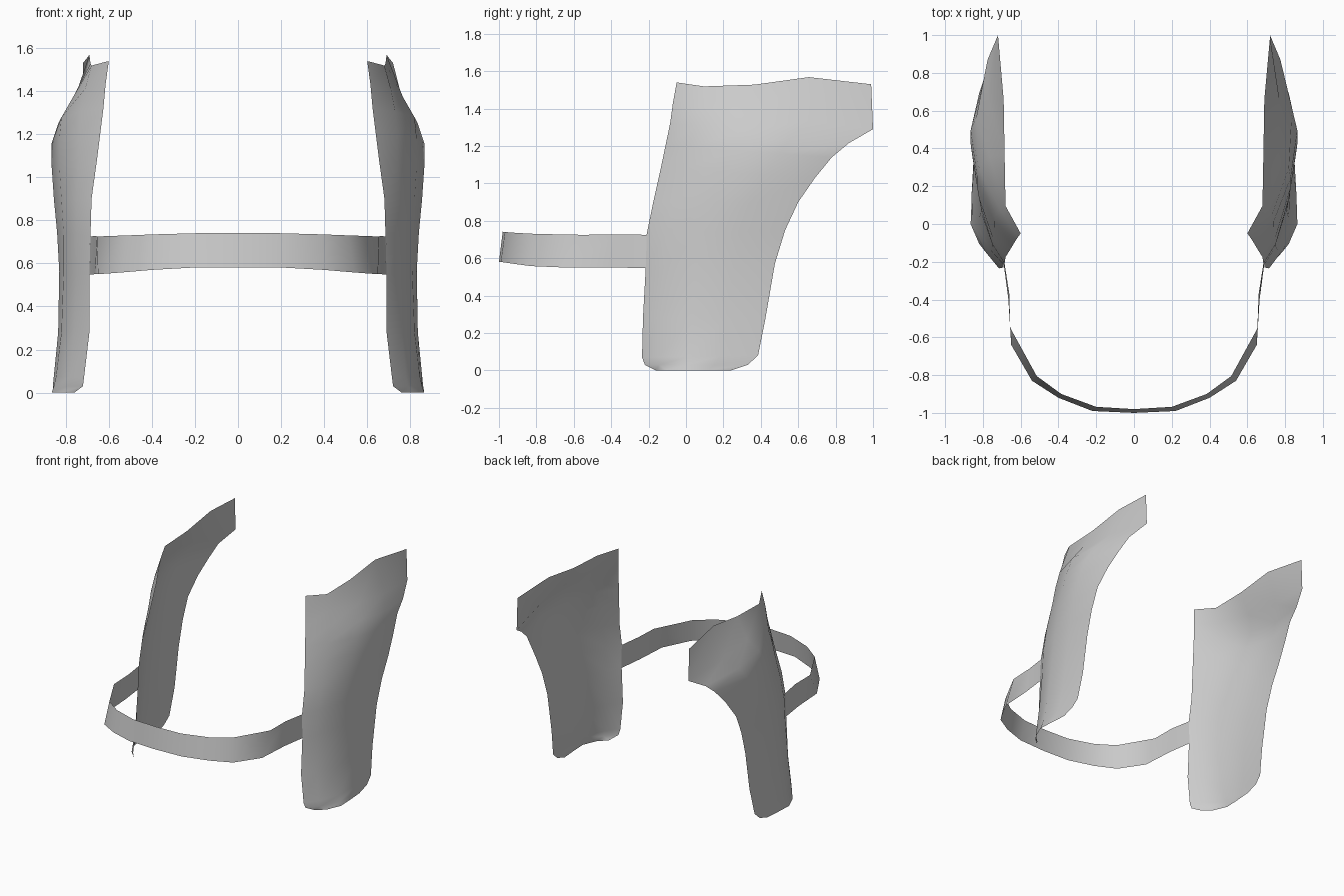
import bpy

grey = bpy.data.materials.new("plain_grey")
grey.diffuse_color = (0.6, 0.6, 0.6, 1)


def sheet(name, grid):
    """Single-sided surface through a grid of points (rows from bottom to top)."""
    n = len(grid[0])
    verts = [p for row in grid for p in row]
    faces = [(r * n + c, r * n + c + 1, (r + 1) * n + c + 1, (r + 1) * n + c)
             for r in range(len(grid) - 1) for c in range(n - 1)]
    mesh = bpy.data.meshes.new(name)
    mesh.from_pydata(verts, [], faces)
    mesh.materials.append(grey)
    mesh.shade_smooth()
    obj = bpy.data.objects.new(name, mesh)
    bpy.context.collection.objects.link(obj)
    return obj


# Side panel: front edge (y, z), rear edge (y, z), x bulge across the panel
columns = (0, 0.14, 0.4, 0.68, 1)
sections = [
    ((-.16, .00), (.24, .00), (.76, .82, .865, .86, .85)),
    ((-.22, .03), (.33, .03), (.72, .79, .855, .86, .85)),
    ((-.235, .07), (.385, .08), (.715, .78, .845, .855, .845)),
    ((-.23, .28), (.425, .28), (.69, .76, .82, .835, .83)),
    ((-.215, .55), (.475, .57), (.69, .75, .81, .83, .83)),
    ((-.21, .73), (.53, .75), (.685, .75, .81, .84, .835)),
    ((-.175, .90), (.60, .90), (.68, .75, .82, .855, .84)),
    ((-.135, 1.08), (.69, 1.03), (.655, .74, .83, .865, .82)),
    ((-.11, 1.20), (.78, 1.14), (.64, .74, .83, .865, .79)),
    ((-.085, 1.32), (.87, 1.215), (.625, .73, .82, .835, .775)),
    ((-.07, 1.43), (1.0, 1.29), (.615, .71, .765, .77, .72)),
    ((-.05, 1.54), (.99, 1.53), (.60, .68, .685, .69, .72)),
]
rim_lift = (0, -.02, -.008, .035, 0)   # gentle wave along the top rim


def panel_grid(side):
    grid = []
    for i, ((yf, zf), (yb, zb), xs) in enumerate(sections):
        top = i == len(sections) - 1
        row = [(side * x, yf + (yb - yf) * u, zf + (zb - zf) * u + lift * top)
               for u, x, lift in zip(columns, xs, rim_lift)]
        grid.append(row[::side])
    return grid


sheet("right_side_panel", panel_grid(1))
sheet("left_side_panel", panel_grid(-1))

# Front band: lower and upper edge of one half, then mirrored across x = 0
lower = [(.69, -.21, .548), (.665, -.40, .55), (.65, -.64, .55), (.54, -.83, .558),
         (.40, -.92, .57), (.22, -.99, .58), (0, -1.0, .58)]
upper = [(.685, -.21, .725), (.66, -.37, .728), (.655, -.55, .725), (.515, -.805, .73),
         (.385, -.90, .735), (.20, -.968, .74), (0, -.98, .742)]


def both_halves(edge):
    return [(-x, y, z) for x, y, z in edge] + edge[-2::-1]


sheet("front_band", [both_halves(lower), both_halves(upper)])
